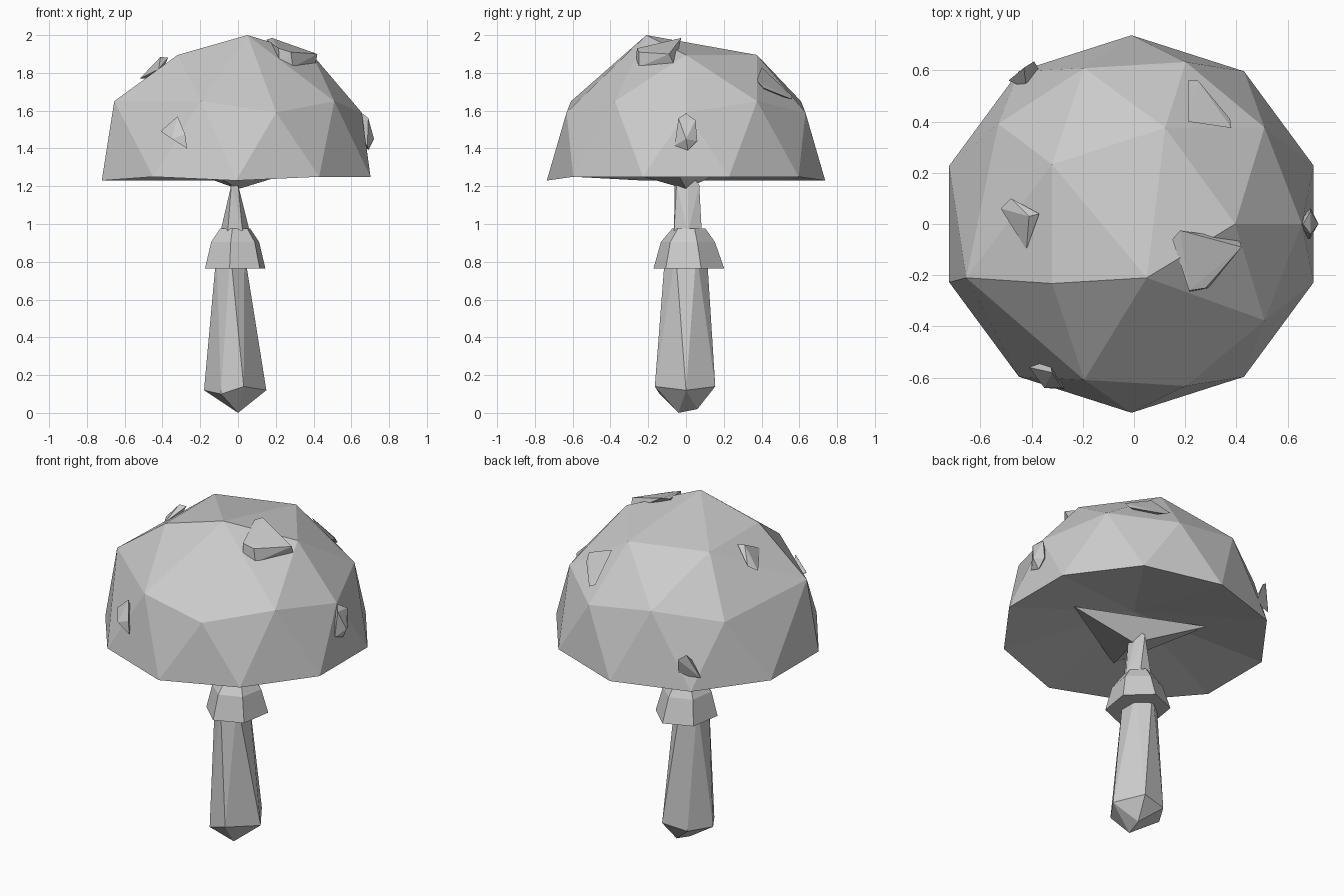
import bpy, bmesh
from math import cos, sin, radians


def ring(n, rx, ry, z, phase=0, cx=0, cy=0):
    """Points on a horizontal ellipse."""
    return [(cx + rx * cos(radians(phase + 360 * k / n)),
             cy + ry * sin(radians(phase + 360 * k / n)), z) for k in range(n)]


def finish(name, bm):
    bmesh.ops.recalc_face_normals(bm, faces=bm.faces)
    mesh = bpy.data.meshes.new(name)
    bm.to_mesh(mesh)
    bm.free()
    obj = bpy.data.objects.new(name, mesh)
    bpy.context.collection.objects.link(obj)
    return obj


def hull(name, points, hollow=None):
    """Faceted solid around a few points; hollow replaces its base by a cone to that point."""
    bm = bmesh.new()
    for p in points:
        bm.verts.new(p)
    bmesh.ops.convex_hull(bm, input=bm.verts)
    loose = [v for v in bm.verts if not v.link_faces]
    bmesh.ops.delete(bm, geom=loose, context='VERTS')
    if hollow:
        bm.normal_update()
        base = [f for f in bm.faces if f.normal.z < -0.7]
        bmesh.ops.delete(bm, geom=base, context='FACES')
        tip = bm.verts.new(hollow)
        for e in [e for e in bm.edges if e.is_boundary]:
            bm.faces.new((e.verts[0], e.verts[1], tip))
    return finish(name, bm)


def loft(name, rings):
    """Skin a stack of equal rings and close both ends."""
    bm = bmesh.new()
    loops = [[bm.verts.new(p) for p in r] for r in rings]
    n = len(loops[0])
    for a, b in zip(loops, loops[1:]):
        for i in range(n):
            bm.faces.new((a[i], a[(i + 1) % n], b[(i + 1) % n], b[i]))
    bm.faces.new(loops[0])
    bm.faces.new(loops[-1])
    return finish(name, bm)


# Cap: half of a coarse icosphere, with a lopsided peak and one merged shoulder
rim = [(x, y, 1.23 if k in (2, 3, 4, 5, 7) else 1.25)
       for k, (x, y, z) in enumerate(ring(10, 0.748, 0.737, 1.23, 18, -0.01))]
low_shoulder = ring(5, 0.655, 0.665, 1.59)
high_shoulder = ring(5, 0.63, 0.64, 1.65, 36)
crown = ring(5, 0.395, 0.395, 1.895)
del low_shoulder[3], high_shoulder[2]
crown[4] = (0.05, -0.21, 2.0)
hull("cap", rim + low_shoulder + high_shoulder + crown + [(-0.655, -0.21, 1.65)],
     hollow=(0, 0, 1.38))

# Gill cone inside the hollow of the cap
hull("gills", [(0.38, -0.06, 1.3), (-0.32, 0.24, 1.3), (-0.19, -0.40, 1.3),
               (0, 0, 1.185)])

# Stem: pointed foot, tapered shaft
hull("stem", [(0, -0.04, 0), (0.02, 0.06, 0.02),
              (-0.18, 0, 0.12), (-0.09, -0.14, 0.1), (0.03, -0.165, 0.14),
              (0.15, 0, 0.12), (0.05, 0.155, 0.14), (-0.1, 0.13, 0.12)]
     + ring(6, 0.085, 0.11, 0.85, 30, -0.04))

# Neck: narrows to a thin edge inside the gills
hull("neck", ring(6, 0.08, 0.085, 0.95, 0, -0.015, 0.01)
     + [(-0.035, -0.06, 1.21), (0.0, -0.05, 1.21), (-0.02, 0.07, 1.21),
        (-0.015, 0.01, 1.27)])

# Collar skirt
loft("collar", [ring(6, 0.17, 0.19, 0.765, 20, -0.015, 0.015),
                ring(6, 0.135, 0.145, 0.905, 20, -0.015, 0.01),
                ring(6, 0.085, 0.09, 0.975, 20, -0.015, 0.015)])

# Raised spots on the cap
spots = {
    "top_spot": [(0.18, -0.025, 1.985), (0.15, -0.06, 1.975), (0.42, -0.09, 1.90),
                 (0.41, -0.06, 1.84), (0.215, -0.26, 1.93), (0.28, -0.25, 1.91),
                 (0.22, -0.265, 1.84), (0.29, -0.25, 1.83)],
    "back_right_spot": [(0.21, 0.56, 1.68), (0.21, 0.40, 1.83), (0.38, 0.375, 1.76),
                        (0.375, 0.41, 1.72), (0.25, 0.56, 1.66), (0.28, 0.42, 1.70)],
    "left_spot": [(-0.52, 0.06, 1.77), (-0.48, 0.10, 1.80), (-0.37, 0.04, 1.88),
                  (-0.41, 0.03, 1.885), (-0.42, -0.10, 1.82), (-0.42, 0, 1.77)],
    "back_left_spot": [(-0.39, 0.635, 1.42), (-0.37, 0.60, 1.31), (-0.49, 0.56, 1.31),
                       (-0.43, 0.61, 1.45), (-0.42, 0.53, 1.38)],
    "front_left_spot": [(-0.41, -0.56, 1.49), (-0.32, -0.58, 1.57), (-0.27, -0.645, 1.40),
                        (-0.35, -0.64, 1.45), (-0.28, -0.64, 1.475), (-0.33, -0.53, 1.47)],
    "right_spot": [(0.66, 0, 1.585), (0.69, -0.04, 1.56), (0.69, 0.05, 1.55),
                   (0.72, 0.0, 1.45), (0.685, -0.06, 1.415), (0.69, 0.06, 1.44),
                   (0.69, 0.01, 1.39), (0.62, 0, 1.47)],
}
for name, points in spots.items():
    hull(name, points)
